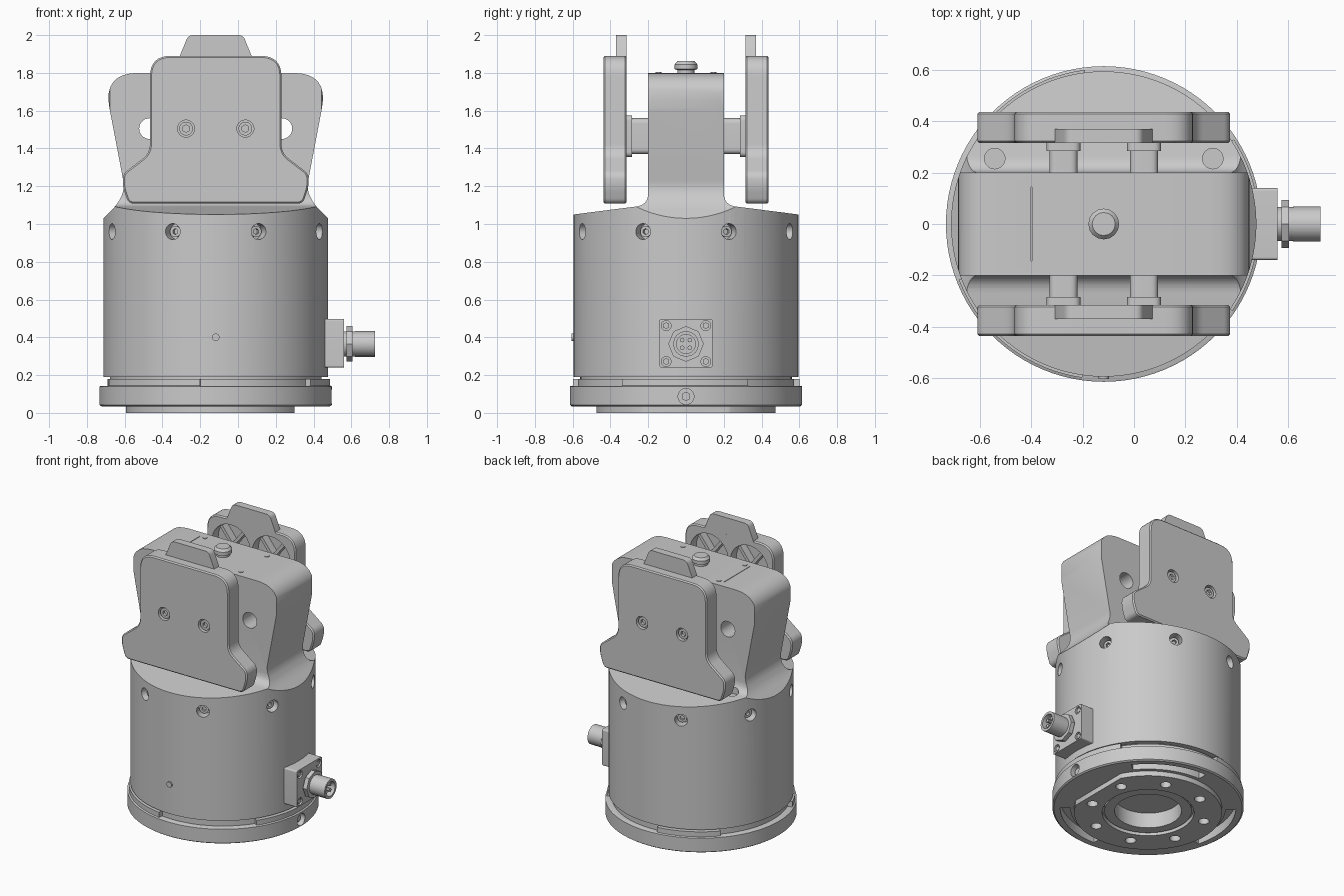
import bpy, bmesh
from math import sin, cos, radians, pi
from mathutils import Vector, Matrix

if "Cube" in bpy.data.objects:
    bpy.data.objects.remove(bpy.data.objects["Cube"])

CX = -0.118          # vertical axis of the housing
parts = []

gray = bpy.data.materials.new("machined_gray")
gray.use_nodes = True
COLOR = (0.59, 0.59, 0.59, 1)
gray.diffuse_color = COLOR
gray.node_tree.nodes["Principled BSDF"].inputs["Base Color"].default_value = COLOR


def finish(name, bm):
    bmesh.ops.recalc_face_normals(bm, faces=bm.faces)
    me = bpy.data.meshes.new(name)
    bm.to_mesh(me)
    bm.free()
    me.materials.append(gray)
    ob = bpy.data.objects.new(name, me)
    bpy.context.collection.objects.link(ob)
    parts.append(ob)
    return ob


def rounded(pts, steps=8):
    """Outline from (u, v, corner length) with rounded corners."""
    out = []
    for i, (u, v, r) in enumerate(pts):
        p = Vector((u, v))
        if r == 0:
            out.append(p)
            continue
        a = p + (Vector(pts[i - 1][:2]) - p).normalized() * r
        b = p + (Vector(pts[(i + 1) % len(pts)][:2]) - p).normalized() * r
        for k in range(steps + 1):
            t = k / steps
            out.append(a * (1 - t) ** 2 + p * 2 * t * (1 - t) + b * t * t)
    return out


def mirrored(half, centre=0):
    """Close an outline given its right half, bottom to top."""
    left = [(-u, v, r) for u, v, r in reversed(half)]
    return [(u + centre, v, r) for u, v, r in half + left]


def prism(name, outline, axis, lo, hi):
    place = {"X": lambda u, v, w: (w, u, v), "Y": lambda u, v, w: (u, w, v),
             "Z": lambda u, v, w: (u, v, w)}[axis]
    bm = bmesh.new()
    near = [bm.verts.new(place(u, v, lo)) for u, v in outline]
    far = [bm.verts.new(place(u, v, hi)) for u, v in outline]
    bm.faces.new(near)
    bm.faces.new(far)
    for i in range(len(near)):
        bm.faces.new((near[i - 1], near[i], far[i], far[i - 1]))
    return finish(name, bm)


def rods(name, items, sides=32):
    """Cylinders from (start, end, radius), all in one object."""
    bm = bmesh.new()
    for a, b, r in items:
        a, b = Vector(a), Vector(b)
        m = Matrix.Translation((a + b) / 2) @ (b - a).to_track_quat("Z", "Y").to_matrix().to_4x4()
        bmesh.ops.create_cone(bm, cap_ends=True, segments=sides, radius1=r, radius2=r,
                              depth=(b - a).length, matrix=m)
    return finish(name, bm)


def lathe(name, profile, sides=96):
    bm = bmesh.new()
    vs = [bm.verts.new((CX + r, 0, z)) for r, z in profile]
    es = [bm.edges.new(p) for p in zip(vs, vs[1:])]
    bmesh.ops.spin(bm, geom=vs + es, cent=(CX, 0, 0), axis=(0, 0, 1), angle=2 * pi, steps=sides)
    bmesh.ops.remove_doubles(bm, verts=bm.verts, dist=1e-5)
    return finish(name, bm)


def arc_block(name, mid, half, r0, r1, z0, z1):
    angles = [radians(mid - half + 2 * half * k / 16) for k in range(17)]
    ring = [(CX + r1 * cos(a), r1 * sin(a)) for a in angles]
    ring += [(CX + r0 * cos(a), r0 * sin(a)) for a in reversed(angles)]
    return prism(name, ring, "Z", z0, z1)


def combine(ob, cutter, how="DIFFERENCE"):
    mod = ob.modifiers.new("cut", "BOOLEAN")
    mod.operation, mod.object, mod.solver = how, cutter, "EXACT"
    bake(ob)
    parts.remove(cutter)
    bpy.data.objects.remove(cutter)


def bake(ob):
    dg = bpy.context.evaluated_depsgraph_get()
    me = bpy.data.meshes.new_from_object(ob.evaluated_get(dg))
    ob.modifiers.clear()
    ob.data = me


def radial(deg, r, z):
    return (CX + r * cos(radians(deg)), r * sin(radians(deg)), z)


# Housing: cylinder trimmed by a side profile and a front profile
body = rods("housing", [((CX, 0, 0.19), (CX, 0, 2.1), 0.595)], 128)
side = mirrored([(0.7, 0.1, 0), (0.7, 1.037, 0), (0.3, 1.088, 0.03), (0.2, 1.1, 0.065), (0.2, 1.9, 0)])
combine(body, prism("side_trim", rounded(side), "X", -1.2, 1), "INTERSECT")
front = mirrored([(0.65, 0.1, 0), (0.65, 0.975, 0), (0.525, 1.1, 0.03),
                  (0.48, 1.18, 0.05), (0.598, 1.8, 0.19)], CX)
combine(body, prism("front_trim", rounded(front), "Y", -1, 1), "INTERSECT")

# Housing holes: radial screw pockets, cross holes and back shoulder pockets
ring = [22.5 + 45 * k for k in range(8)]
combine(body, rods("screw_pockets", [(radial(a, 0.53, 0.96), radial(a, 0.7, 0.96), 0.042) for a in ring]))
combine(body, rods("cross_holes", [((CX + s * 0.35, -1, 1.505), (CX + s * 0.35, 1, 1.505), 0.055)
                                   for s in (-1, 1)]))
combine(body, rods("shoulder_pockets", [((CX + s * 0.425, 0.255, 1.07), (CX + s * 0.425, 0.255, 1.4), 0.04)
                                        for s in (-1, 1)]))
combine(body, prism("cover_seam", [(-0.402, -0.145), (-0.398, -0.145), (-0.398, 0.145), (-0.402, 0.145)],
                    "Z", 1.79, 1.9))
heads = rods("housing_screws", [(radial(a, 0.52, 0.96), radial(a, 0.56, 0.96), 0.03) for a in ring], 24)
combine(heads, rods("sockets", [(radial(a, 0.54, 0.96), radial(a, 0.6, 0.96), 0.016) for a in ring], 6))
rods("front_pin", [((CX, -0.58, 0.4), (CX, -0.605, 0.4), 0.02)])

# Top knob and cover screws
lathe("top_knob", [(0, 1.79), (0.045, 1.79), (0.045, 1.815), (0.06, 1.82), (0.06, 1.845),
                   (0.045, 1.862), (0, 1.862)], 16)
rods("cover_screws", [((x, y, 1.79), (x, y, 1.804), 0.016) for x in (-0.36, 0.125)
                      for y in (-0.145, 0.145)], 12)

# Base flange with neck, underside bore, bolt holes and arc slots
base = lathe("base_flange", [(0, 0.12), (0.215, 0.12), (0.215, 0.012), (0.28, 0.012), (0.28, 0.03),
                             (0.295, 0.03), (0.295, 0), (0.475, 0), (0.475, 0.035), (0.605, 0.035),
                             (0.615, 0.042), (0.615, 0.14), (0.605, 0.145), (0.605, 0.18),
                             (0.56, 0.18), (0.56, 0.2), (0, 0.2)])
for mid in (-66, 65, 169):
    combine(base, arc_block("lip_cut", mid, 32, 0.572, 0.7, 0.143, 0.195))
    combine(base, arc_block("slot_cut", mid, 26, 0.5, 0.565, -0.1, 0.1))
combine(base, rods("bolt_holes", [(radial(45 * k + 22.5, 0.375, -0.1), radial(45 * k + 22.5, 0.375, 0.09),
                                   0.035) for k in range(8)]))
combine(base, prism("foot_flat", [(0.3, -0.6), (0.8, -0.6), (0.8, 0.6), (0.3, 0.6)], "Z", -0.1, 0.035))
combine(base, rods("side_hole", [((0.44, 0, 0.087), (0.6, 0, 0.087), 0.042)]))
rods("side_plug", [((0.4, 0, 0.087), (0.475, 0, 0.087), 0.025)], 6)

# Side connector
Z = 0.365
mount = prism("connector_mount", rounded(mirrored([(0.14, 0.24, 0.012), (0.14, 0.498, 0.012)])), "X", 0.44, 0.56)
corners = [(y, z) for y in (-0.105, 0.105) for z in (0.272, 0.462)]
combine(mount, rods("mount_holes", [((0.545, y, z), (0.6, y, z), 0.026) for y, z in corners]))
rods("mount_screws", [((0.53, y, z), (0.555, y, z), 0.018) for y, z in corners], 6)
rods("connector_collar", [((0.55, 0, Z), (0.63, 0, Z), 0.066)])
rods("connector_nut", [((0.575, 0, Z), (0.605, 0, Z), 0.094)], 8)
barrel = rods("connector_barrel", [((0.62, 0, Z), (0.726, 0, Z), 0.068)], 16)
combine(barrel, rods("barrel_bore", [((0.66, 0, Z), (0.8, 0, Z), 0.05)]))
rods("connector_pins", [((0.65, y, Z + z), (0.71, y, Z + z), 0.012)
                        for y in (-0.02, 0.02) for z in (-0.02, 0.02)], 8)

# Finger plates with their tabs, posts and bolts
BOLTS = (CX - 0.157, CX + 0.157)
plate_outline = rounded(mirrored([(0.462, 1.108, 0.03), (0.492, 1.2, 0.03), (0.492, 1.265, 0.03),
                                  (0.348, 1.375, 0.05), (0.348, 1.89, 0.11)], CX))
tab_outline = rounded(mirrored([(0.2, 1.85, 0), (0.19, 1.89, 0), (0.145, 2.0, 0.025)], CX))
for s, label in ((-1, "front"), (1, "back")):
    plate = prism(label + "_plate", plate_outline, "Y", s * 0.315, s * 0.437)
    bev = plate.modifiers.new("edge", "BEVEL")
    bev.width, bev.segments, bev.angle_limit = 0.008, 1, radians(60)
    bake(plate)
    combine(plate, rods("bolt_recess", [((x, s * 0.4, 1.505), (x, s * 0.5, 1.505), 0.045) for x in BOLTS]))
    combine(plate, rods("inner_pockets", [((x, s * 0.2, 1.7), (x, s * 0.385, 1.7), 0.15) for x in BOLTS]))
    # Crossed ribs inside the round pockets
    for x in BOLTS:
        for d in (-1, 1):
            rib = [(x - 0.1, 1.7 - d * 0.11), (x - 0.08, 1.7 - d * 0.12),
                   (x + 0.1, 1.7 + d * 0.11), (x + 0.08, 1.7 + d * 0.12)]
            prism(label + "_pocket_rib", rib, "Y", s * 0.33, s * 0.39)
    prism(label + "_tab", tab_outline, "Y", s * 0.315, s * 0.37)
    for x in BOLTS:
        post = rounded(mirrored([(0.055, 1.37, 0.03), (0.055, 1.56, 0.03)], x))
        collar = rounded(mirrored([(0.066, 1.355, 0.03), (0.066, 1.575, 0.03)], x))
        prism(label + "_post", post, "Y", s * 0.19, s * 0.29)
        prism(label + "_post_collar", collar, "Y", s * 0.285, s * 0.32)
    bolts = rods(label + "_bolts", [((x, s * 0.38, 1.505), (x, s * 0.425, 1.505), 0.036) for x in BOLTS])
    combine(bolts, rods("bolt_sockets", [((x, s * 0.405, 1.505), (x, s * 0.5, 1.505), 0.02)
                                         for x in BOLTS], 6))

# Smooth shading with sharp edges kept
bpy.ops.object.select_all(action="DESELECT")
for ob in parts:
    ob.select_set(True)
bpy.context.view_layer.objects.active = body
bpy.ops.object.shade_smooth_by_angle(angle=radians(30))
